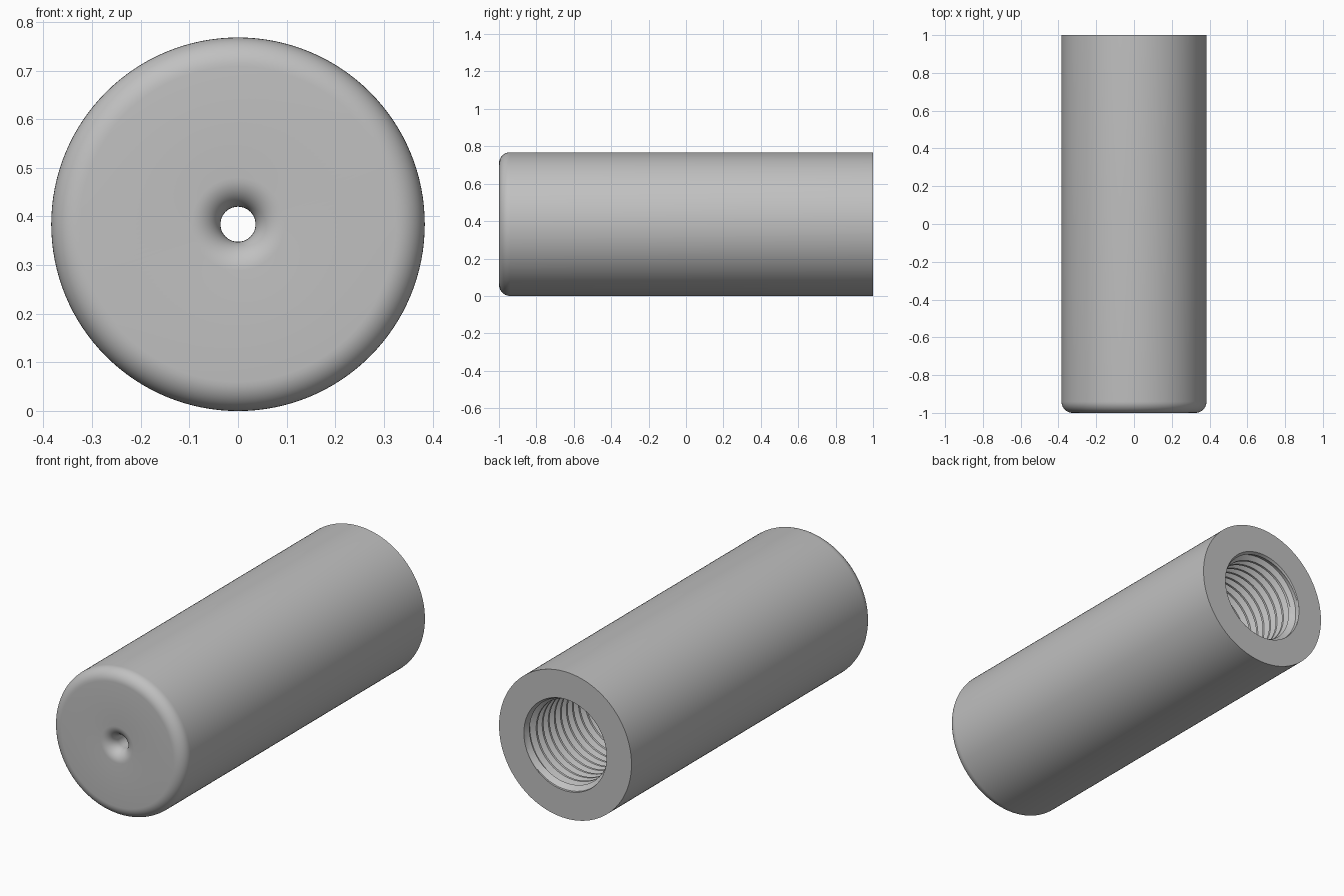
import bpy, bmesh
from math import cos, sin, pi, tau

if "Cube" in bpy.data.objects:
    bpy.data.objects.remove(bpy.data.objects["Cube"])

RADIUS, BORE, PORT, FILLET = 0.384, 0.24, 0.036, 0.06
BORE_END, THREAD_END = -0.85, -0.4
PITCH, DEPTH = 0.05, 0.025

steel = bpy.data.materials.new("plain grey")
steel.use_nodes = True
grey = (0.53, 0.53, 0.53, 1)
steel.diffuse_color = grey
steel.node_tree.nodes["Principled BSDF"].inputs["Base Color"].default_value = grey


def sweep(name, rows, point, segments):
    """Skin rows around the long axis; point(row, turn) gives radius and y."""
    bm = bmesh.new()
    grid = []
    for row in rows:
        ring = []
        for j in range(segments + 1):
            r, y = point(row, j / segments)
            a = tau * j / segments
            ring.append(bm.verts.new((r * cos(a), y, RADIUS + r * sin(a))))
        grid.append(ring)
    for lower, upper in zip(grid, grid[1:]):
        for j in range(segments):
            bm.faces.new((lower[j], lower[j + 1], upper[j + 1], upper[j]))
    bmesh.ops.remove_doubles(bm, verts=bm.verts, dist=1e-5)
    mesh = bpy.data.meshes.new(name)
    bm.to_mesh(mesh)
    bm.free()
    mesh.materials.append(steel)
    obj = bpy.data.objects.new(name, mesh)
    bpy.context.collection.objects.link(obj)
    bpy.ops.object.select_all(action="DESELECT")
    obj.select_set(True)
    bpy.context.view_layer.objects.active = obj
    bpy.ops.object.shade_smooth_by_angle(angle=pi / 6)
    return obj


def fillet(center_r, start, steps=10):
    """Quarter round against the front end."""
    angles = [start - pi / 2 * i / steps for i in range(steps + 1)]
    return [(center_r + FILLET * cos(a), -1 + FILLET + FILLET * sin(a)) for a in angles]


# Sleeve: open rear rim, rounded front, flared port and plain bore
profile = [(BORE, 1), (RADIUS, 1)]
profile += fillet(RADIUS - FILLET, 0)
profile += fillet(PORT + FILLET, -pi / 2)
profile += [(PORT, BORE_END), (BORE, BORE_END), (BORE, THREAD_END)]
sweep("sleeve", profile, lambda row, turn: row, 128)

# Internal thread: helical ridges fading out at both ends
turns = round((1 - THREAD_END) / PITCH)
tooth = [(0, 0), (0.12, 0), (0.44, 1), (0.68, 1)]
rows = [(t + p, h) for t in range(-2, turns + 2) for p, h in tooth]


def thread_point(row, turn):
    y = THREAD_END + PITCH * (row[0] + turn)
    y = max(THREAD_END, min(1, y))
    fade = min(1, (y - THREAD_END) / PITCH, (1 - y) / PITCH)
    return BORE - DEPTH * row[1] * fade, y


sweep("inner_thread", rows, thread_point, 96)
